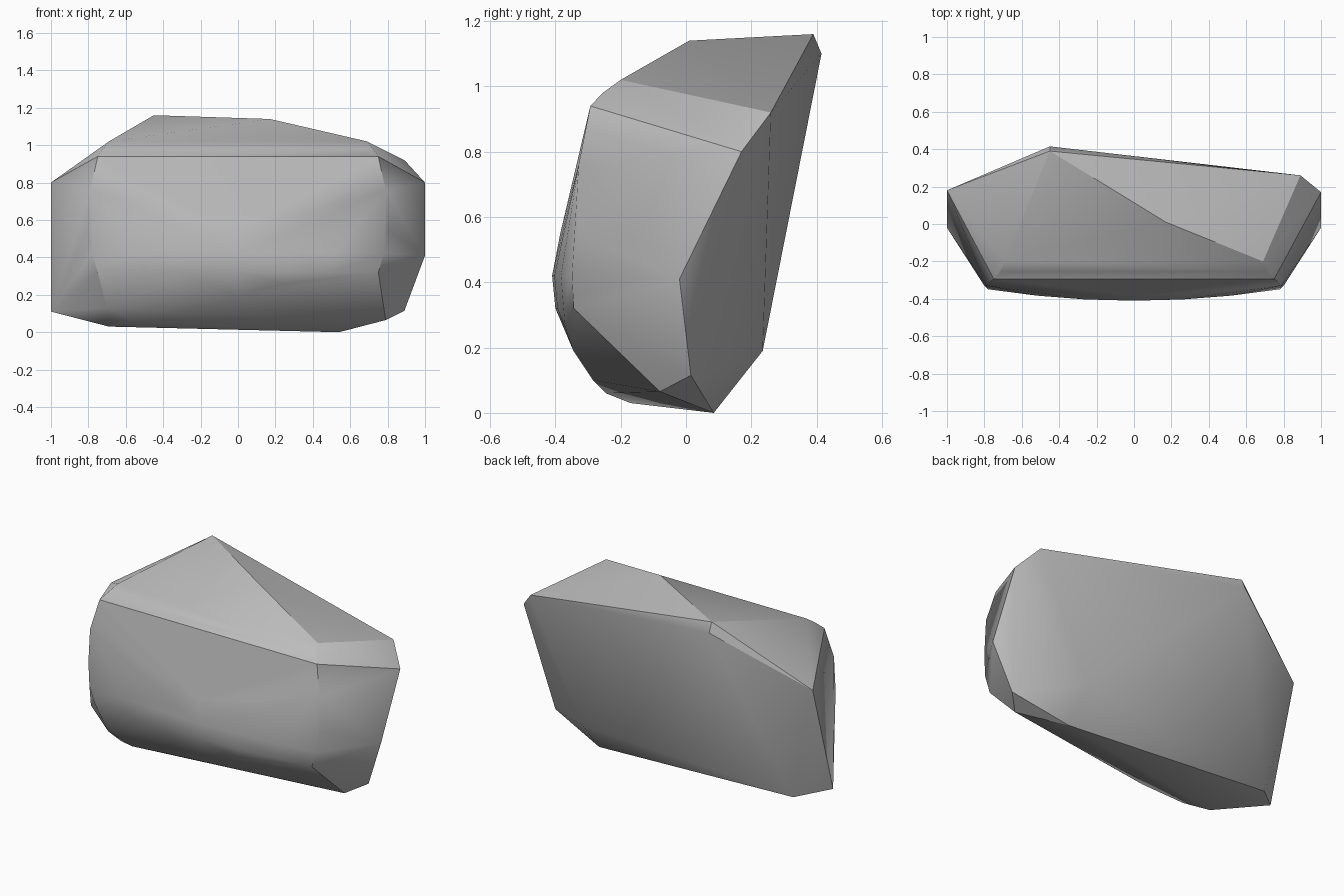
import bpy
import bmesh
import math
from mathutils import Vector

# Remove the default cube
default_cube = bpy.data.objects.get("Cube")
if default_cube:
    bpy.data.objects.remove(default_cube, do_unlink=True)


def make_material(name, color):
    material = bpy.data.materials.new(name)
    material.use_nodes = True
    material.diffuse_color = color
    shader = next(node for node in material.node_tree.nodes
                  if node.type == "BSDF_PRINCIPLED")
    shader.inputs["Base Color"].default_value = color
    shader.inputs["Roughness"].default_value = .9
    return material


def bowed_row(height, front, half_width, bow, steps=6):
    """Row of points across the front, curving back towards both ends."""
    row = []
    for step in range(steps + 1):
        x = half_width * (step * 2 / steps - 1)
        row.append(Vector((x, front + bow * x * x, height)))
    return row


def hull_object(name, points, material, smooth_angle):
    """Stone chipped to the convex hull of its corner points."""
    bm = bmesh.new()
    for point in points:
        bm.verts.new(point)
    result = bmesh.ops.convex_hull(bm, input=bm.verts[:])
    leftover = {item for key in ("geom_interior", "geom_unused")
                for item in result[key] if isinstance(item, bmesh.types.BMVert)}
    bmesh.ops.delete(bm, geom=list(leftover), context="VERTS")
    # Join coplanar triangles into clean facets
    bmesh.ops.dissolve_limit(bm, angle_limit=math.radians(1),
                             verts=bm.verts[:], edges=bm.edges[:])
    bmesh.ops.recalc_face_normals(bm, faces=bm.faces[:])
    mesh = bpy.data.meshes.new(name)
    bm.to_mesh(mesh)
    bm.free()
    mesh.materials.append(material)
    stone = bpy.data.objects.new(name, mesh)
    bpy.context.collection.objects.link(stone)
    bpy.ops.object.select_all(action="DESELECT")
    stone.select_set(True)
    bpy.context.view_layer.objects.active = stone
    bpy.ops.object.shade_smooth_by_angle(angle=math.radians(smooth_angle))
    return stone


stone_grey = make_material("stone grey", (.5, .5, .5, 1))

# Rounded front: height, depth, half width and bow of each row
front_rows = [
    (1.02, -.2, .69, 0),
    (.98, -.255, .71, 0),
    (.94, -.293, .75, 0),
    (.76, -.335, .79, .01),
    (.55, -.385, .8, .085),
    (.42, -.41, .78, .1),
    (.32, -.4, .75, .1),
]

# Chipped corners around the crown, the two ends and the base
crown = [(-.45, .39, 1.16), (-.45, .415, 1.1), (.17, .01, 1.14)]
left_end = [(.89, .26, .92), (1, .17, .8), (1, -.02, .41),
            (.89, .015, .115), (.79, -.08, .065)]
right_end = [(-1, .18, .8), (-1, -.02, .11), (-.83, .13, .07)]
base = [(.54, .085, 0), (.55, .235, .19), (-.69, -.17, .03)]
chin = [(-.7, -.28, .13), (-.56, -.245, .06), (-.3, -.285, .1),
        (0, -.345, .19), (.25, -.37, .26)]

corners = [Vector(p) for p in crown + left_end + right_end + base + chin]
for row in front_rows:
    corners += bowed_row(*row)

hull_object("boulder", corners, stone_grey, smooth_angle=30)
